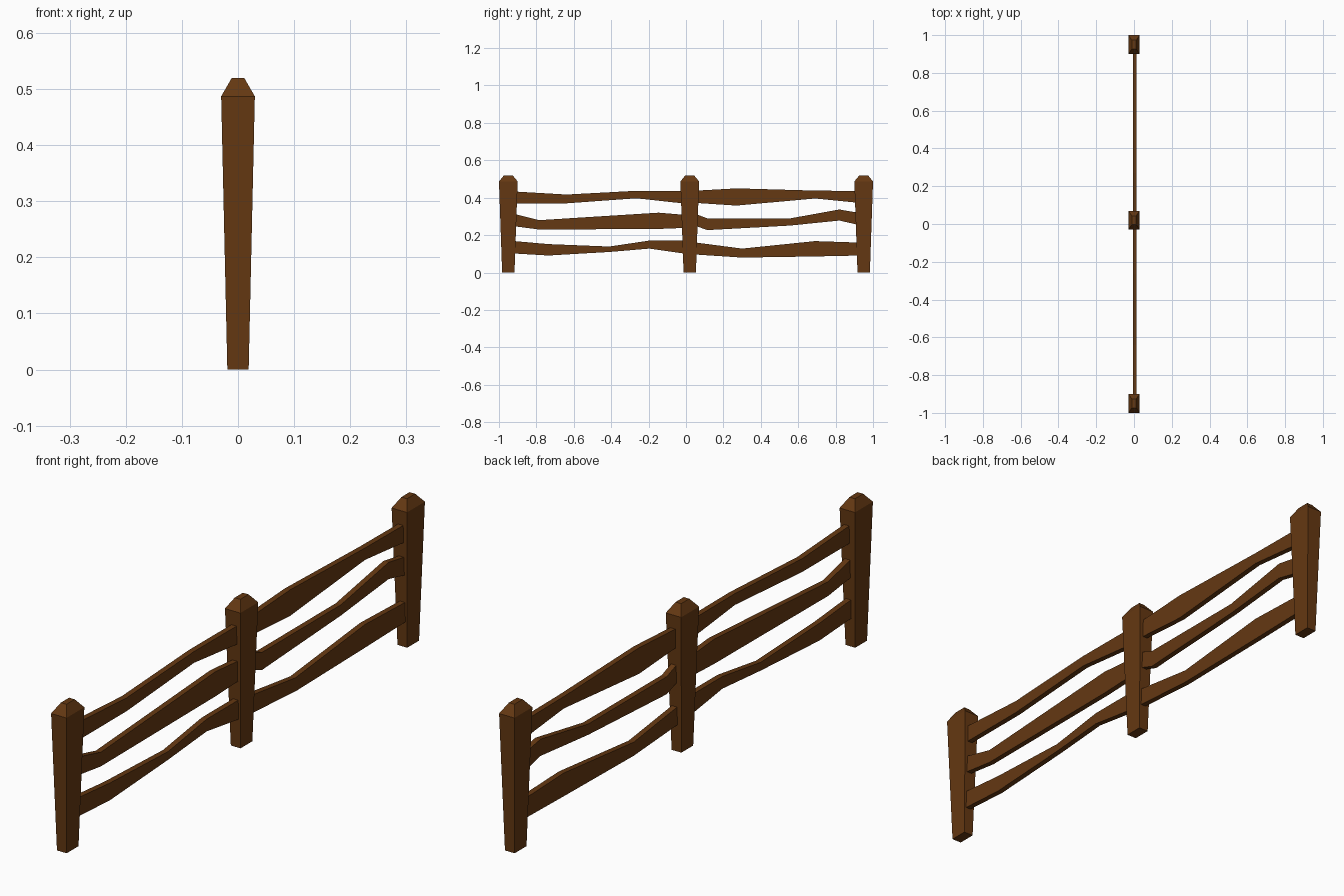
import bpy, bmesh

if "Cube" in bpy.data.objects:
    bpy.data.objects.remove(bpy.data.objects["Cube"])

wood = bpy.data.materials.new("brown_wood")
wood.diffuse_color = (0.13, 0.04, 0.006, 1)
wood.use_nodes = True
wood.node_tree.nodes["Principled BSDF"].inputs["Base Color"].default_value = wood.diffuse_color


def loft(name, rings):
    """Skin four-sided rings into a closed, flat-shaded solid."""
    bm = bmesh.new()
    loops = [[bm.verts.new(p) for p in ring] for ring in rings]
    for a, b in zip(loops, loops[1:]):
        for i in range(4):
            j = (i + 1) % 4
            bm.faces.new((a[i], a[j], b[j], b[i]))
    bm.faces.new(loops[0][::-1])
    bm.faces.new(loops[-1])
    bmesh.ops.recalc_face_normals(bm, faces=bm.faces)
    mesh = bpy.data.meshes.new(name)
    bm.to_mesh(mesh)
    bm.free()
    mesh.materials.append(wood)
    obj = bpy.data.objects.new(name, mesh)
    bpy.context.collection.objects.link(obj)
    return obj


# Posts: widen upward, then a chamfered cap (half x, half y, z)
post_sections = [(0.019, 0.033, 0), (0.03, 0.05, 0.487), (0.011, 0.023, 0.52)]
for name, cy in (("left_post", -0.95), ("middle_post", 0.02), ("right_post", 0.95)):
    loft(name, [[(sx * hx, cy + sy * hy, z)
                 for sx, sy in ((-1, -1), (1, -1), (1, 1), (-1, 1))]
                for hx, hy, z in post_sections])

# Rails: crooked boards given as (y, bottom z, top z) stations
rails = {
    "left_top_rail": [(-0.93, 0.37, 0.434), (-0.64, 0.37, 0.417),
                      (-0.265, 0.397, 0.437), (0.0, 0.368, 0.436)],
    "left_middle_rail": [(-0.93, 0.249, 0.316), (-0.785, 0.23, 0.28),
                         (-0.147, 0.233, 0.32), (0.0, 0.239, 0.308)],
    "left_bottom_rail": [(-0.94, 0.103, 0.17), (-0.736, 0.091, 0.152),
                         (-0.41, 0.11, 0.139), (-0.195, 0.128, 0.171),
                         (0.0, 0.1, 0.171)],
    "right_top_rail": [(0.04, 0.373, 0.437), (0.27, 0.358, 0.45),
                       (0.69, 0.396, 0.438), (0.93, 0.372, 0.436)],
    "right_middle_rail": [(0.04, 0.253, 0.318), (0.115, 0.227, 0.289),
                          (0.554, 0.251, 0.289), (0.82, 0.278, 0.337),
                          (0.93, 0.253, 0.318)],
    "right_bottom_rail": [(0.04, 0.097, 0.162), (0.3, 0.08, 0.128),
                          (0.69, 0.086, 0.168), (0.93, 0.091, 0.16)],
}
X0, X1 = -0.006, 0.014
for name, stations in rails.items():
    loft(name, [[(X0, y, lo), (X1, y, lo), (X1, y, hi), (X0, y, hi)]
                for y, lo, hi in stations])
